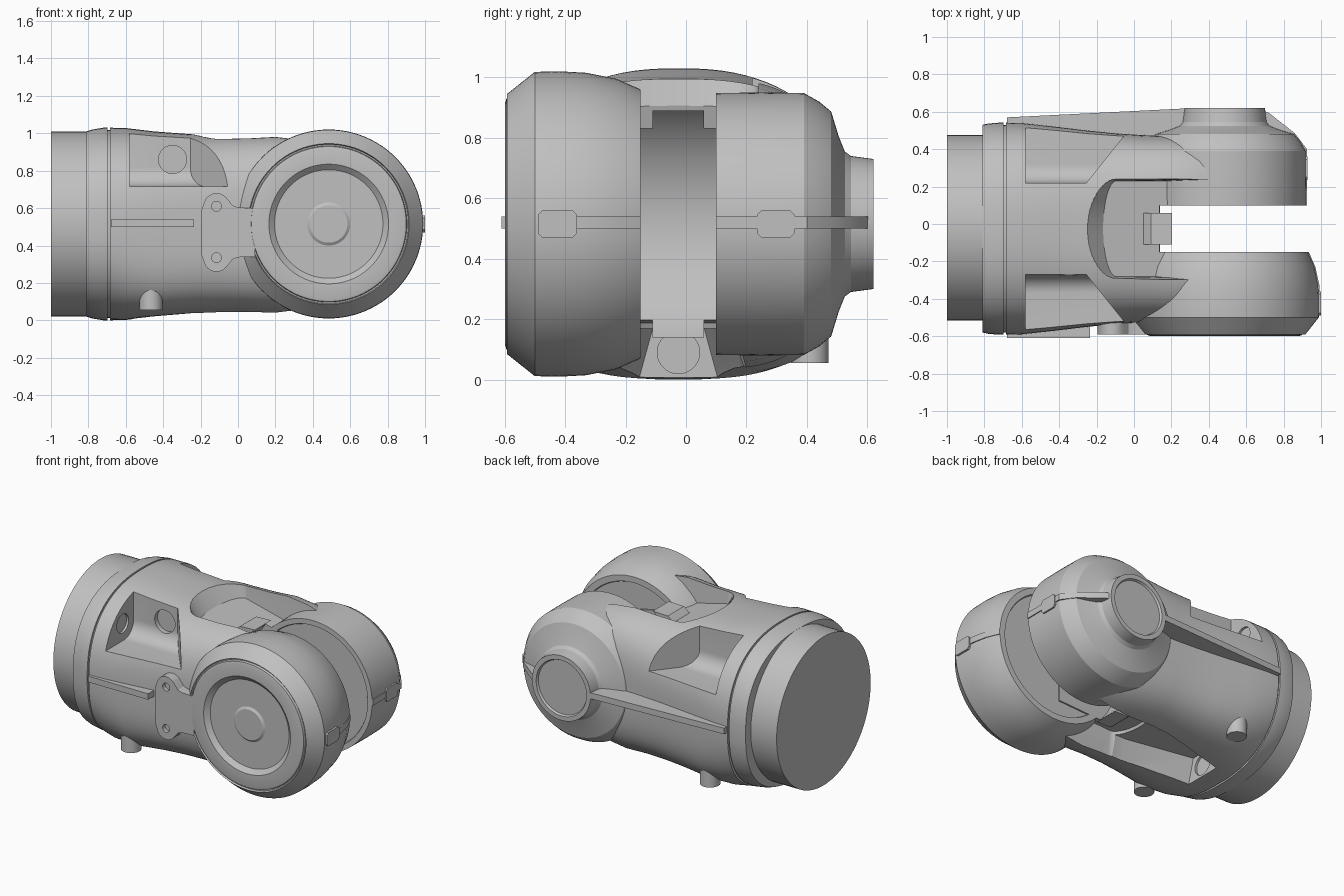
import bpy, bmesh, math

if "Cube" in bpy.data.objects:
    bpy.data.objects.remove(bpy.data.objects["Cube"])

CY, CZ = -0.025, 0.515      # body axis
JX = 0.485                  # joint axis runs along y at (JX, CZ)
grey = bpy.data.materials.new("casing_grey")
grey.diffuse_color = (0.53, 0.53, 0.53, 1)
grey.use_nodes = True
grey.node_tree.nodes["Principled BSDF"].inputs["Base Color"].default_value = grey.diffuse_color


def finish(name, bm, angle=25):
    bmesh.ops.remove_doubles(bm, verts=bm.verts, dist=1e-5)
    bmesh.ops.recalc_face_normals(bm, faces=bm.faces)
    me = bpy.data.meshes.new(name)
    bm.to_mesh(me)
    bm.free()
    me.materials.append(grey)
    ob = bpy.data.objects.new(name, me)
    bpy.context.collection.objects.link(ob)
    smooth(ob, angle)
    return ob


def smooth(ob, angle=25):
    bpy.ops.object.select_all(action='DESELECT')
    ob.select_set(True)
    bpy.context.view_layer.objects.active = ob
    bpy.ops.object.shade_smooth_by_angle(angle=math.radians(angle))


def loft(name, rings, angle=25):
    """Skin equal-length point rings and close both ends."""
    bm = bmesh.new()
    vs = [[bm.verts.new(p) for p in r] for r in rings]
    n = len(vs[0])
    for a, b in zip(vs, vs[1:]):
        for i in range(n):
            bm.faces.new((a[i], a[(i + 1) % n], b[(i + 1) % n], b[i]))
    bm.faces.new(vs[0])
    bm.faces.new(vs[-1])
    return finish(name, bm, angle)


def oval(x, hy, hz, top=2.4, low=2.4, cy=CY, n=96):
    """Superellipse ring in the yz plane, squarer for larger exponents."""
    pts = []
    for i in range(n):
        c, s = math.cos(math.tau * i / n), math.sin(math.tau * i / n)
        e = top if s > 0 else low
        pts.append((x, cy + hy * math.copysign(abs(c) ** (2 / e), c),
                    CZ + hz * math.copysign(abs(s) ** (2 / e), s)))
    return pts


def lathe(name, profile, n=96):
    """Revolve (radius, y) points about the joint axis."""
    return loft(name, [[(JX + r * math.cos(math.tau * i / n), y,
                         CZ + r * math.sin(math.tau * i / n)) for i in range(n)]
                       for r, y in profile])


def prism(name, pts, axis, lo, hi):
    """Extrude 2D points along an axis (0 = x, 1 = y, 2 = z)."""
    def put(p, d):
        q = list(p)
        q.insert(axis, d)
        return tuple(q)
    return loft(name, [[put(p, d) for p in pts] for d in (lo, hi)])


def box(name, x, y, z):
    return prism(name, [(x[0], y[0]), (x[1], y[0]), (x[1], y[1]), (x[0], y[1])], 2, *z)


def disc(name, a, b, r, axis, lo, hi, n=40):
    return prism(name, [(a + r * math.cos(math.tau * i / n),
                         b + r * math.sin(math.tau * i / n)) for i in range(n)], axis, lo, hi)


def cut(ob, cutters):
    for c in cutters:
        m = ob.modifiers.new("cut", 'BOOLEAN')
        m.operation, m.solver, m.object = 'DIFFERENCE', 'EXACT', c
    bpy.context.view_layer.update()
    me = bpy.data.meshes.new_from_object(ob.evaluated_get(bpy.context.evaluated_depsgraph_get()))
    ob.modifiers.clear()
    ob.data = me
    for c in cutters:
        bpy.data.objects.remove(c)
    smooth(ob)


def saddle(name, levels):
    """Tapered U-shaped cutter; levels are (z at x=0, z slope, left x, half width, nose)."""
    rings = []
    for z, slope, x0, w, nose in levels:
        r = [(x0 + nose * (1 - math.cos(t)), CY + w * math.sin(t))
             for t in (math.pi * (k / 24 - 0.5) for k in range(25))]
        r += [(1.0, CY + w), (1.0, CY - w)]
        rings.append([(x, y, z + slope * x) for x, y in r])
    return loft(name, rings)


def side_pocket(s, r=0.1, d0=0.245, floor=0.715):
    """Pocket cutter with a filleted inner corner and a slanted end wall."""
    prof = [(d0, 1.2)]
    for k in range(9):
        t = math.pi / 2 * k / 8
        prof.append((d0 + r * (1 - math.cos(t)), floor + r * (1 - math.sin(t))))
    prof += [(0.75, floor), (0.75, 1.2)]
    return loft("pocket", [[(-0.58, CY + s * d, z) for d, z in prof],
                           [(-0.255 + 0.8 * (d - d0), CY + s * d, z) for d, z in prof]])


# end cap and collar
loft("end_cap", [oval(x, 0.495, 0.495, 2, 2, -0.02) for x in (-1.0, -0.75)])
loft("collar", [oval(-0.81, 0.555, 0.495), oval(-0.78, 0.562, 0.505),
                oval(-0.72, 0.567, 0.515), oval(-0.697, 0.567, 0.515)])
loft("collar_groove", [oval(-0.72, 0.555, 0.503), oval(-0.66, 0.555, 0.503)])

# tapered body, round at the collar and squarer toward the arms
body = loft("body", [oval(*p) for p in (
    (-0.685, 0.567, 0.515, 2.4, 2.5), (-0.6, 0.565, 0.513, 2.45, 2.9),
    (-0.45, 0.549, 0.495, 2.6, 3.6), (-0.25, 0.525, 0.48, 2.8, 3.6),
    (-0.1, 0.51, 0.478, 3.0, 3.5), (0.05, 0.5, 0.478, 3.2, 3.5),
    (0.2, 0.495, 0.482, 3.5, 3.6), (0.35, 0.485, 0.463, 3.6, 3.6), (0.46, 0.475, 0.43, 3.6, 3.6))])

cutters = [
    disc("slot_round", JX, CZ, 0.47, 1, -0.15, 0.1, 96),
    box("slot", (JX, 1.1), (-0.15, 0.1), (-0.1, 1.2)),
    saddle("top_saddle", [(0.865, -0.25, -0.165, 0.255, 0.07), (1.06, 0, -0.31, 0.275, 0.2)]),
    saddle("under_saddle", [(0.19, 0.05, -0.06, 0.18, 0.08), (-0.05, 0, -0.16, 0.25, 0.15)]),
    loft("under_pocket", [[(x, CY + w, z) for x, w in
                           ((-0.56, -a), (-0.1, -b), (0.1, -b), (0.1, b), (-0.1, b), (-0.56, a))]
                          for z, a, b in ((0.17, 0.085, 0.17), (-0.05, 0.145, 0.25))]),
    disc("under_hole", CY, 0.09, 0.07, 0, -0.575, -0.5),
    disc("wall_hole", -0.35, 0.86, 0.075, 1, -0.3, -0.24),
]
# side pockets mirrored front and back, each with a round hole in its end wall
for s in (-1, 1):
    cutters += [side_pocket(s), disc("end_hole", CY + s * 0.36, 0.83, 0.062, 0, -0.595, -0.55)]
cut(body, cutters)

# front arm head with dished cover
lathe("front_arm", [(0.4, -0.16), (0.405, -0.15), (0.445, -0.15), (0.48, -0.23), (0.5, -0.33),
                    (0.505, -0.42), (0.503, -0.5), (0.43, -0.592), (0.425, -0.58),
                    (0.418, -0.58), (0.414, -0.594), (0.4, -0.598),
                    (0.32, -0.597), (0.29, -0.57), (0.115, -0.57), (0.1, -0.58),
                    (0.001, -0.58)])
# back arm head with hub
lathe("back_arm", [(0.395, 0.11), (0.4, 0.1), (0.433, 0.1), (0.435, 0.25), (0.433, 0.39),
                   (0.405, 0.44), (0.372, 0.48), (0.29, 0.505), (0.24, 0.525), (0.225, 0.545),
                   (0.215, 0.62), (0.185, 0.62), (0.178, 0.606), (0.001, 0.606)])

# curved tongue between the arms
arc = [math.radians(180 + a) for a in range(-53, 54, 2)]
tongue = [(JX + 0.47 * math.cos(t), CZ + 0.47 * math.sin(t)) for t in arc]
tongue += [(JX + 0.47 * math.cos(t) - 0.11, CZ + 0.465 * math.sin(t)) for t in reversed(arc)]
prism("tongue", tongue, 1, -0.11, 0.06)

# bracket plate with neck and two screw holes
half = [(0.09, 0.13), (0.0, 0.133), (-0.03, 0.145), (-0.045, 0.165)]
half += [(-0.115 + 0.07 * math.cos(t), 0.14 + 0.07 * math.sin(t))
         for t in (math.radians(a) for a in range(30, 165, 15))]
half += [(-0.188, 0.14), (-0.195, 0.12)]
outline = [(x, 0.47 + d) for x, d in half] + [(x, 0.47 - d) for x, d in reversed(half)]
bracket = prism("bracket", outline, 1, -0.592, -0.42)
cut(bracket, [disc("screw_hole", -0.115, z, 0.026, 1, -0.65, -0.565) for z in (0.61, 0.335)])

# downward pegs
for s in (-1, 1):
    disc("peg", -0.465, CY + s * 0.435, 0.062, 2, 0.055, 0.3)

# seam ribs along the sides and round the arm tips
Z = (0.5, 0.54)
prism("front_rib", [(-0.68, -0.61), (-0.235, -0.61), (-0.235, -0.45), (-0.68, -0.45)], 2, *Z)
prism("back_rib", [(-0.68, 0.57), (0.28, 0.618), (0.28, 0.42), (-0.68, 0.42)], 2, *Z)
prism("back_tip_rib", [(0.69, 0.605), (0.72, 0.595), (0.86, 0.485), (0.925, 0.4), (0.925, 0.1),
                       (0.88, 0.1), (0.69, 0.45)], 2, *Z)
prism("front_tip_rib", [(0.935, -0.15), (0.97, -0.23), (0.992, -0.33), (0.992, -0.4),
                        (0.92, -0.4), (0.9, -0.15)], 2, *Z)


def latch(name, x, y0, y1):
    """Chamfered pad across a seam rib."""
    c, z0, z1 = 0.015, 0.47, 0.56
    prism(name, [(y0 + c, z0), (y1 - c, z0), (y1, z0 + c), (y1, z1 - c), (y1 - c, z1),
                 (y0 + c, z1), (y0, z1 - c), (y0, z0 + c)], 0, x - 0.06, x)


latch("front_latch", 1.0, -0.49, -0.36)
latch("back_latch", 0.928, 0.235, 0.36)
